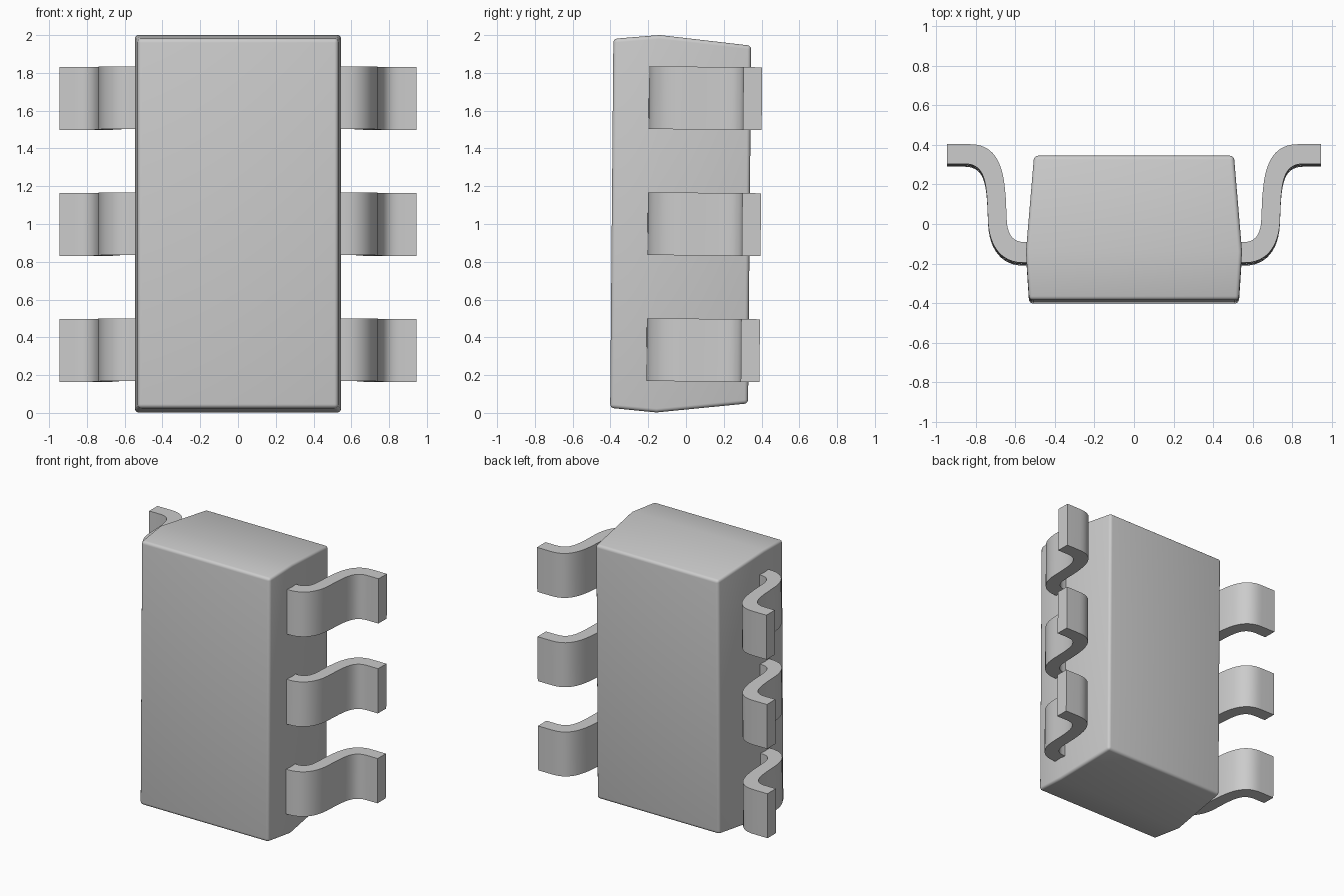
import bpy
import bmesh
from math import radians
from mathutils import Vector, Matrix
from mathutils.geometry import interpolate_bezier

cube = bpy.data.objects.get("Cube")
if cube:
    bpy.data.objects.remove(cube)

grey = bpy.data.materials.new("plain grey")
grey.use_nodes = True
colour = (0.6, 0.6, 0.6, 1)
grey.diffuse_color = colour
grey.node_tree.nodes["Principled BSDF"].inputs["Base Color"].default_value = colour

# The whole package leans slightly backwards
LEAN = Matrix.Translation((0, 0, 1)) @ Matrix.Rotation(radians(-0.5), 4, "X")


def finish(name, bm):
    bmesh.ops.recalc_face_normals(bm, faces=bm.faces)
    mesh = bpy.data.meshes.new(name)
    bm.to_mesh(mesh)
    bm.free()
    obj = bpy.data.objects.new(name, mesh)
    bpy.context.collection.objects.link(obj)
    mesh.materials.append(grey)
    obj.matrix_world = LEAN
    bpy.ops.object.select_all(action="DESELECT")
    obj.select_set(True)
    bpy.context.view_layer.objects.active = obj
    bpy.ops.object.shade_smooth_by_angle(angle=radians(30))
    return obj


# Moulded body: three rectangles (y, half width, half height) bridged front to back
bm = bmesh.new()
rings = []
for y, w, h in ((-0.393, 0.53, 0.977), (-0.148, 0.546, 0.999), (0.337, 0.505, 0.947)):
    rings.append([bm.verts.new((sx * w, y, sz * h))
                  for sx, sz in ((-1, -1), (1, -1), (1, 1), (-1, 1))])
for a, b in zip(rings, rings[1:]):
    for i in range(4):
        j = (i + 1) % 4
        bm.faces.new((a[i], a[j], b[j], b[i]))
bm.faces.new(rings[0])
bm.faces.new(rings[-1])
bmesh.ops.recalc_face_normals(bm, faces=bm.faces)
sharp = [e for e in bm.edges if e.calc_face_angle() > radians(30)]
bmesh.ops.bevel(bm, geom=sharp, offset=0.02, segments=4, profile=0.5, affect="EDGES")
finish("body", bm)


def curve(points):
    """Sample a chain of cubic segments given as knot, handle, handle, knot..."""
    pts = [Vector((x, y, 0)) for x, y in points]
    path = [pts[0]]
    for i in range(0, len(pts) - 1, 3):
        path += interpolate_bezier(*pts[i:i + 4], 13)[1:]
    return path


# Gull-wing lead outline: front and back edges of the bent strip
front_edge = curve([(0.56, -0.203), (0.67, -0.203), (0.73, -0.12), (0.737, 0),
                    (0.74, 0.06), (0.74, 0.1), (0.745, 0.15),
                    (0.755, 0.25), (0.78, 0.297), (0.86, 0.297)])
back_edge = curve([(0.56, -0.098), (0.61, -0.098), (0.637, -0.06), (0.642, 0),
                   (0.646, 0.05), (0.645, 0.1), (0.65, 0.15),
                   (0.662, 0.31), (0.71, 0.396), (0.83, 0.396)])
front_edge = [Vector((0.48, -0.203, 0)), *front_edge, Vector((0.945, 0.297, 0))]
back_edge = [Vector((0.48, -0.098, 0)), *back_edge, Vector((0.945, 0.396, 0))]


def lead(name, side, z):
    bm = bmesh.new()
    strips = [[bm.verts.new((side * p.x, p.y, z + dz)) for p in edge]
              for edge, dz in ((front_edge, -0.166), (front_edge, 0.166),
                               (back_edge, 0.166), (back_edge, -0.166))]
    for k in range(4):
        a, b = strips[k], strips[(k + 1) % 4]
        for i in range(len(a) - 1):
            bm.faces.new((a[i], a[i + 1], b[i + 1], b[i]))
    for end in (0, -1):
        bm.faces.new([s[end] for s in strips])
    finish(name, bm)


for side, side_name in ((1, "left"), (-1, "right")):
    for row, row_name in ((-1, "lower"), (0, "middle"), (1, "upper")):
        lead(f"{side_name}_{row_name}_lead", side, row * 0.667)
